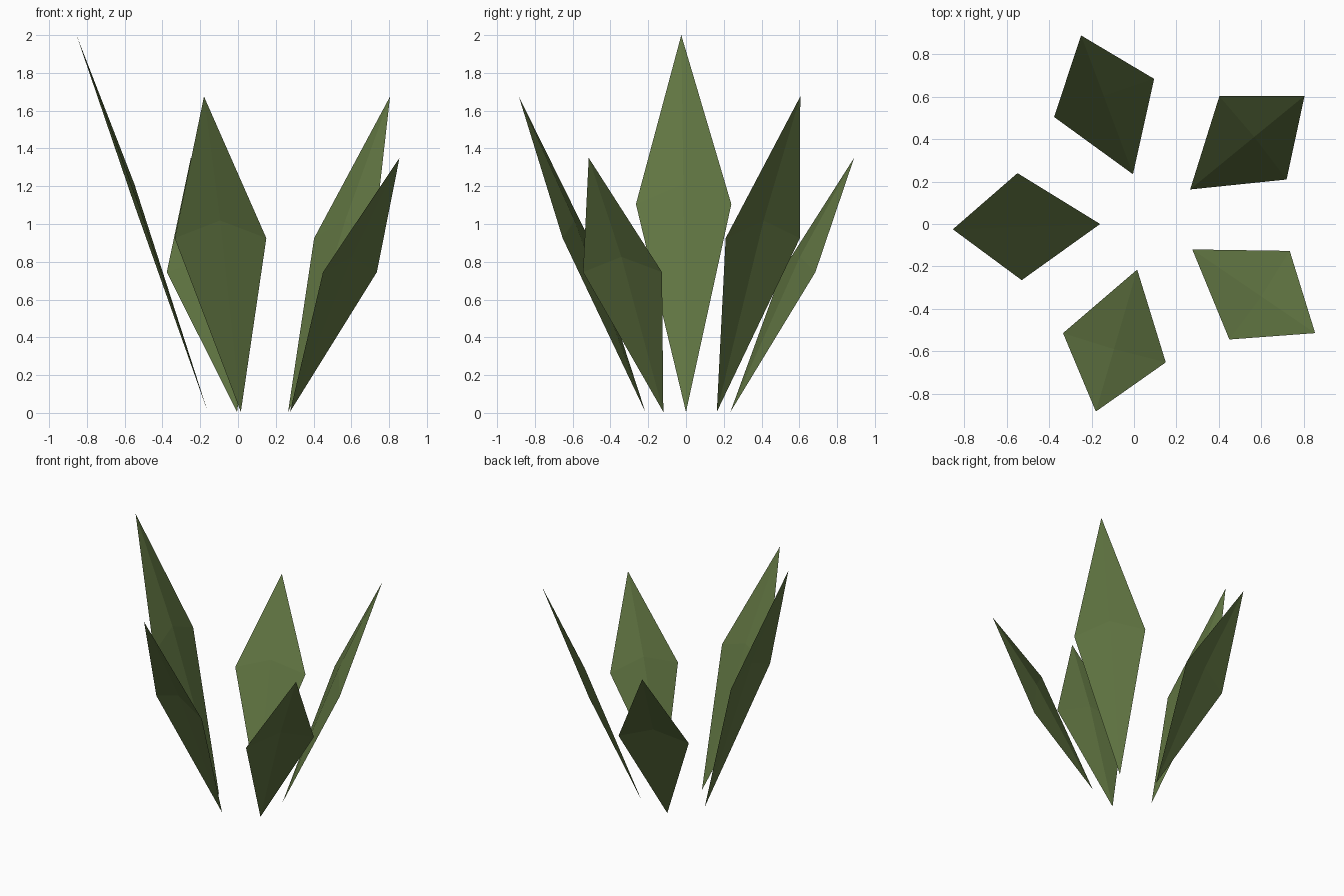
import bpy, bmesh
from mathutils import Vector

if "Cube" in bpy.data.objects:
    bpy.data.objects.remove(bpy.data.objects["Cube"])

mat = bpy.data.materials.new("leaf_green")
mat.diffuse_color = (0.12, 0.18, 0.055, 1)
mat.use_nodes = True
mat.node_tree.nodes["Principled BSDF"].inputs["Base Color"].default_value = mat.diffuse_color


def leaf(name, base, tip, side_a, side_b, side_z, cup=0.03):
    """Diamond blade with a middle point pushed towards the plant's axis."""
    base, tip = Vector((*base, 0.005)), Vector(tip)
    a, b = Vector((*side_a, side_z)), Vector((*side_b, side_z))
    normal = (tip - base).cross(b - a).normalized()
    if normal.z < 0:
        normal = -normal
    mid = base.lerp(tip, 0.6) + normal * cup

    bm = bmesh.new()
    ring = [bm.verts.new(p) for p in (base, a, tip, b)]
    centre = bm.verts.new(mid)
    for i in range(4):
        f = bm.faces.new((ring[i], ring[(i + 1) % 4], centre))
        f.normal_update()
        if f.normal.z < 0:
            f.normal_flip()
    mesh = bpy.data.meshes.new(name)
    bm.to_mesh(mesh)
    bm.free()
    mesh.materials.append(mat)
    bpy.context.collection.objects.link(bpy.data.objects.new(name, mesh))


# One tall, two medium and two short blades fanning outwards
leaf("leaf_left_tall", (-0.16, 0.0), (-0.855, -0.025, 2.0), (-0.55, 0.24), (-0.53, -0.265), 1.105)
leaf("leaf_back_short", (-0.005, 0.235), (-0.25, 0.89, 1.35), (-0.377, 0.505), (0.095, 0.685), 0.745)
leaf("leaf_right_back_medium", (0.265, 0.163), (0.805, 0.605, 1.675), (0.403, 0.603), (0.72, 0.21), 0.925)
leaf("leaf_right_front_short", (0.275, -0.12), (0.855, -0.515, 1.35), (0.735, -0.127), (0.45, -0.545), 0.745)
leaf("leaf_front_medium", (0.015, -0.215), (-0.18, -0.885, 1.675), (-0.335, -0.515), (0.15, -0.653), 0.925)
